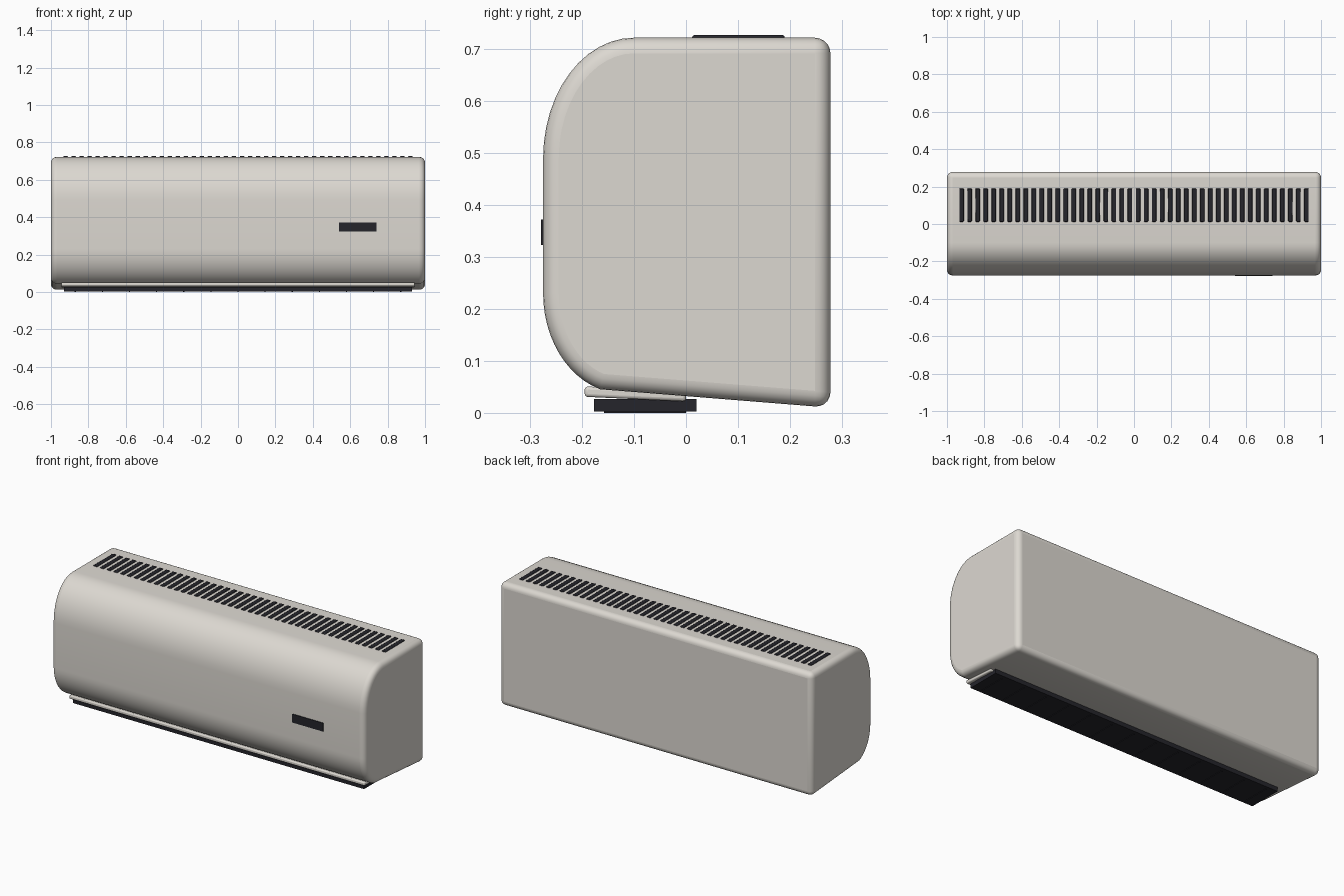
import bpy, bmesh, math

cube = bpy.data.objects.get("Cube")
if cube:
    bpy.data.objects.remove(cube, do_unlink=True)


def material(name, color):
    m = bpy.data.materials.new(name)
    m.use_nodes = True
    m.diffuse_color = (*color, 1)
    bsdf = next(n for n in m.node_tree.nodes if n.type == 'BSDF_PRINCIPLED')
    bsdf.inputs["Base Color"].default_value = (*color, 1)
    return m


SHELL = material("warm white plastic", (0.72, 0.69, 0.64))
DARK = material("dark plastic", (0.018, 0.018, 0.024))


def prism(name, profile, half, mat, bevel=0, segments=3, x=0):
    """Extrude a (y, z) profile along x, with rounded hard edges."""
    bm = bmesh.new()
    rings = [[bm.verts.new((x + s * half, y, z)) for y, z in profile] for s in (-1, 1)]
    bm.faces.new(rings[0])
    bm.faces.new(rings[1])
    n = len(profile)
    for i in range(n):
        j = (i + 1) % n
        bm.faces.new((rings[0][i], rings[0][j], rings[1][j], rings[1][i]))
    bmesh.ops.recalc_face_normals(bm, faces=bm.faces)
    mesh = bpy.data.meshes.new(name)
    bm.to_mesh(mesh)
    bm.free()
    mesh.materials.append(mat)
    ob = bpy.data.objects.new(name, mesh)
    bpy.context.collection.objects.link(ob)
    if bevel:
        mod = ob.modifiers.new("rounded edges", 'BEVEL')
        mod.width, mod.segments = bevel, segments
        mod.limit_method, mod.angle_limit = 'ANGLE', math.radians(35)
    bpy.ops.object.select_all(action='DESELECT')
    ob.select_set(True)
    bpy.context.view_layer.objects.active = ob
    bpy.ops.object.shade_smooth_by_angle(angle=math.radians(35))
    return ob


def box(name, x, half, y0, y1, z0, z1, mat, bevel=0, segments=2):
    return prism(name, [(y0, z0), (y1, z0), (y1, z1), (y0, z1)], half, mat, bevel, segments, x)


def arc(cy, cz, ry, rz, start, end, steps=12):
    angles = [math.radians(start + (end - start) * i / steps) for i in range(steps + 1)]
    return [(cy + ry * math.cos(a), cz + rz * math.sin(a)) for a in angles]


# Main housing: flat back and top, rounded front
housing = [(0.278, 0.01), (0.278, 0.722)]
housing += arc(-0.10, 0.49, 0.175, 0.232, 90, 180)
housing += arc(-0.12, 0.23, 0.155, 0.193, 180, 253)
prism("housing", housing, 1.0, SHELL, 0.03, 5)

# Intake slots along the top
SLOTS = 44
for i in range(SLOTS):
    x = -0.922 + 1.844 * i / (SLOTS - 1)
    box(f"intake_slot_{i + 1}", x, 0.012, 0.012, 0.19, 0.712, 0.727, DARK, 0.004)

# Front display plate
box("display", 0.64, 0.1, -0.279, -0.27, 0.323, 0.372, DARK)

# Air outlet beneath, with thin guide vanes and a tilted flap
box("air_outlet", 0, 0.93, -0.177, 0.02, 0.003, 0.027, DARK)
VANES = 13
for i in range(VANES):
    x = -0.87 + 1.74 * i / (VANES - 1)
    box(f"guide_vane_{i + 1}", x, 0.003, -0.158, 0.0, 0.0, 0.02, DARK)
flap = [(-0.195, 0.031), (0.0, 0.022), (0.0, 0.042), (-0.195, 0.051)]
prism("outlet_flap", flap, 0.945, SHELL, 0.006)
